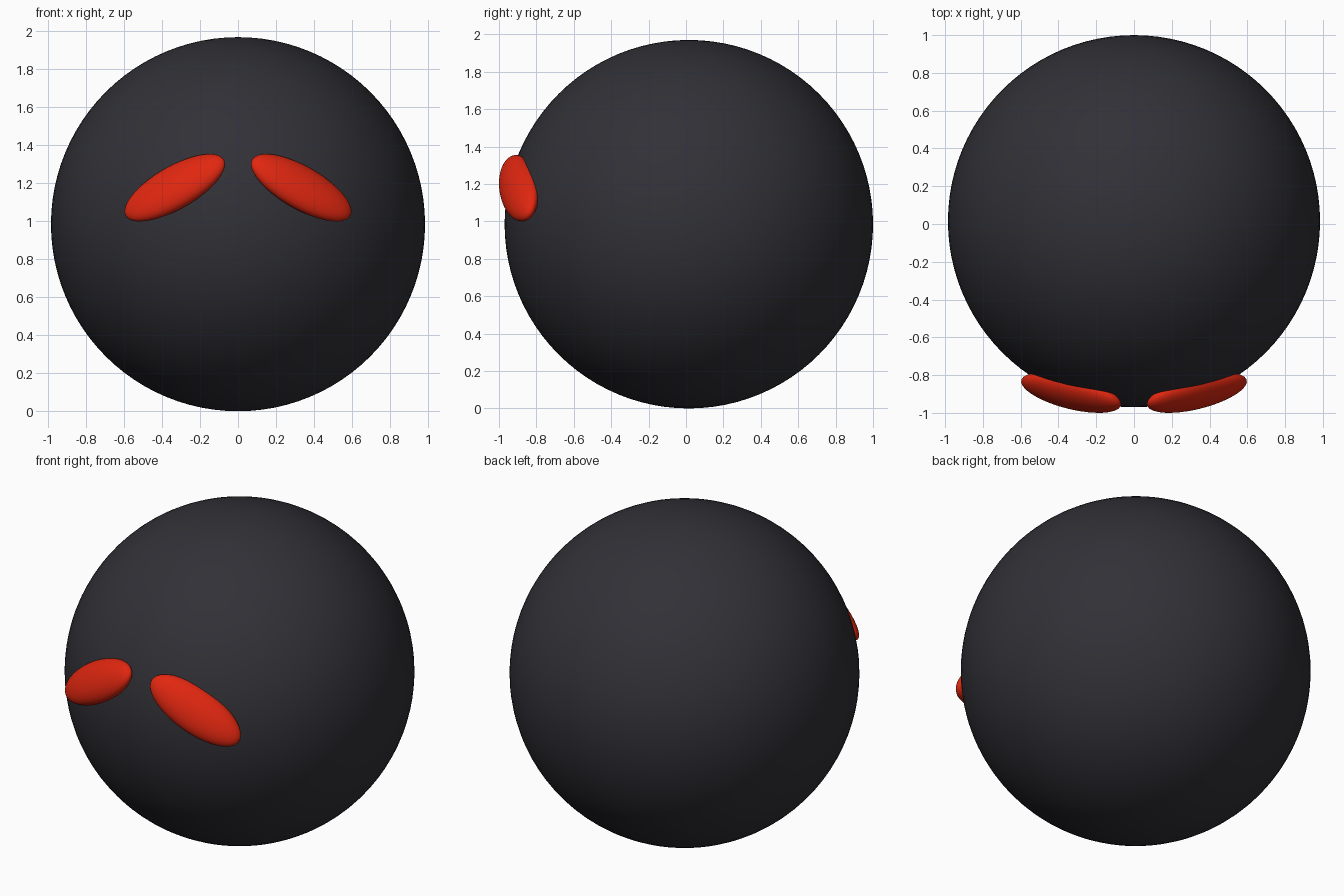
import bpy
from mathutils import Matrix, Vector

if "Cube" in bpy.data.objects:
    bpy.data.objects.remove(bpy.data.objects["Cube"])


def material(name, rgb):
    mat = bpy.data.materials.new(name)
    mat.diffuse_color = (*rgb, 1.0)
    mat.use_nodes = True
    mat.node_tree.nodes["Principled BSDF"].inputs["Base Color"].default_value = mat.diffuse_color
    return mat


def ball(name, matrix, mat, segments, rings):
    """Smooth unit sphere shaped by a transform."""
    bpy.ops.mesh.primitive_uv_sphere_add(segments=segments, ring_count=rings, radius=1)
    obj = bpy.context.object
    obj.name = name
    obj.data.transform(matrix)
    obj.data.materials.append(mat)
    bpy.ops.object.shade_smooth()
    return obj


charcoal = material("charcoal", (0.03, 0.03, 0.038))
red = material("bright red", (0.75, 0.02, 0.005))

# Round body
R = 0.985
ball("body", Matrix.Translation((0, 0.015, R)) @ Matrix.Scale(R, 4), charcoal, 96, 48)

# Slanted oval eyes, flattened against the body and mirrored across x
for side, name in ((1, "right_eye"), (-1, "left_eye")):
    long_axis = Vector((0.858 * side, 0.185, -0.478)).normalized()
    outward = Vector((0.408 * side, -0.81, 0.419))
    wide_axis = outward.cross(long_axis).normalized()
    outward = long_axis.cross(wide_axis)
    turn = Matrix((long_axis, wide_axis, outward)).transposed().to_4x4()
    size = Matrix.Diagonal((0.303, 0.128, 0.07, 1))
    place = Matrix.Translation((0.333 * side, -0.893, 1.177))
    ball(name, place @ turn @ size, red, 48, 24)
